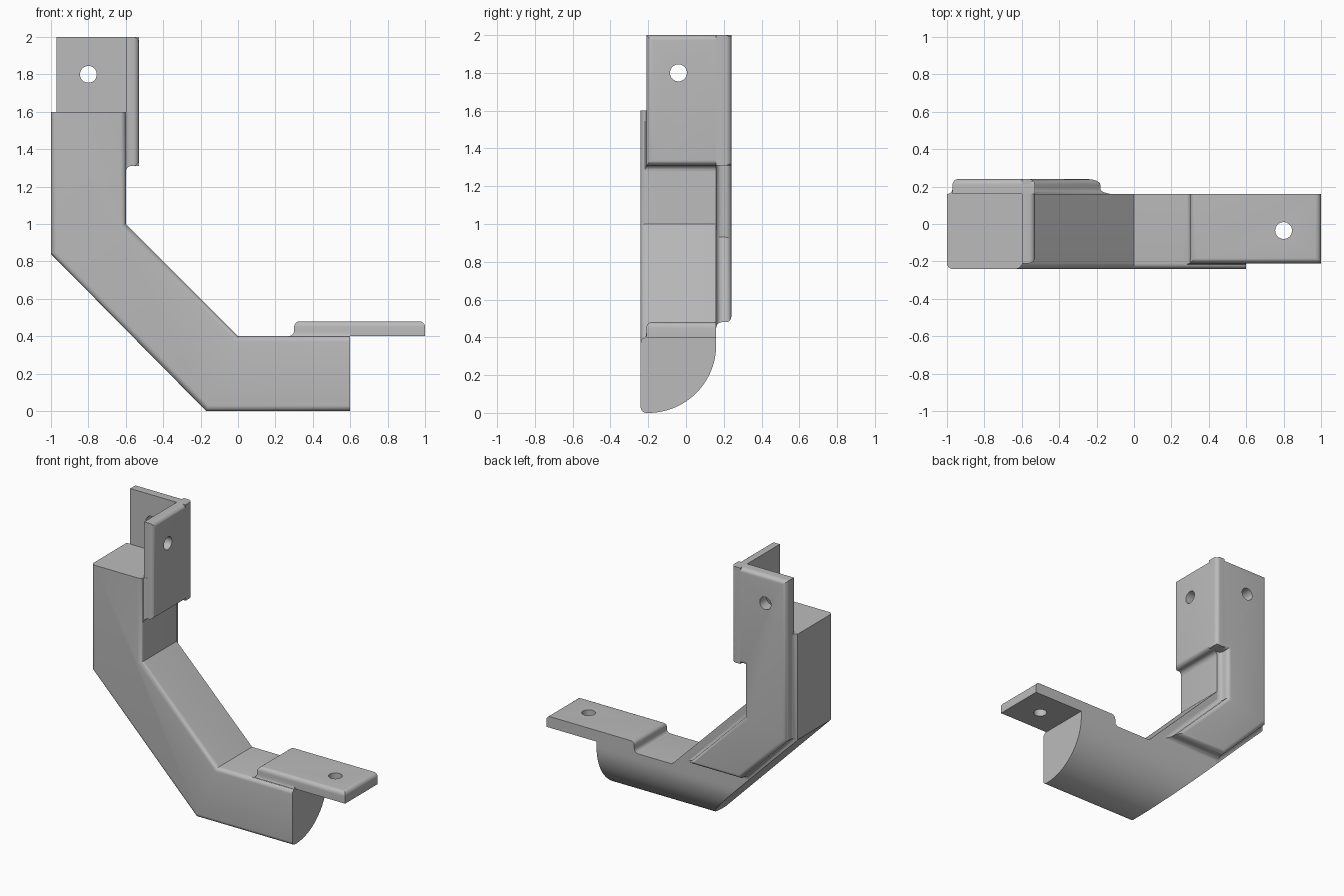
import bpy, bmesh, math
from mathutils import Vector

cube = bpy.data.objects.get("Cube")
if cube:
    bpy.data.objects.remove(cube, do_unlink=True)

grey = bpy.data.materials.new("plain_grey")
grey.use_nodes = True
colour = (0.5, 0.5, 0.5, 1)
grey.diffuse_color = colour
grey.node_tree.nodes["Principled BSDF"].inputs["Base Color"].default_value = colour

R = 0.03      # fillet radius
STEPS = 6


def grow(poly, weights, d):
    """Move each edge of a polygon outward by d times its weight."""
    n = len(poly)
    pts = [Vector(p) for p in poly]
    area = sum(pts[i].x * pts[(i + 1) % n].y - pts[(i + 1) % n].x * pts[i].y for i in range(n))
    side = 1 if area > 0 else -1
    normals = []
    for i in range(n):
        e = (pts[(i + 1) % n] - pts[i]).normalized()
        normals.append(Vector((e.y, -e.x)) * side)
    out = []
    for i in range(n):
        n1, n2 = normals[i - 1], normals[i]
        d1, d2 = d * weights[i - 1], d * weights[i]
        det = n1.x * n2.y - n1.y * n2.x
        out.append(pts[i] + Vector((d1 * n2.y - d2 * n1.y, n1.x * d2 - n2.x * d1)) / det)
    return out


def stack(name, poly, weights, place, layers):
    """Loft a polygon through (height, offset) layers and cap both ends."""
    bm = bmesh.new()
    rings = []
    for h, d in layers:
        rings.append([bm.verts.new(place(p.x, p.y, h)) for p in grow(poly, weights, d)])
    n = len(poly)
    for low, high in zip(rings, rings[1:]):
        for i in range(n):
            j = (i + 1) % n
            bm.faces.new((low[i], low[j], high[j], high[i]))
    bm.faces.new(rings[0])
    bm.faces.new(rings[-1])
    bmesh.ops.recalc_face_normals(bm, faces=bm.faces)
    mesh = bpy.data.meshes.new(name)
    bm.to_mesh(mesh)
    bm.free()
    ob = bpy.data.objects.new(name, mesh)
    bpy.context.collection.objects.link(ob)
    mesh.materials.append(grey)
    return ob


def rounded(height):
    """Straight wall with a convex rounded top edge."""
    arc = [math.pi / 2 * k / STEPS for k in range(STEPS + 1)]
    return [(0, 0)] + [(height - R + R * math.sin(t), R * math.cos(t) - R) for t in arc]


def foot():
    """Concave fillet where a pad meets the body."""
    arc = [math.pi / 2 * k / STEPS for k in range(STEPS + 1)]
    return [(-0.01, R)] + [(R - R * math.cos(t), R - R * math.sin(t)) for t in arc]


def activate(ob):
    bpy.ops.object.select_all(action="DESELECT")
    ob.select_set(True)
    bpy.context.view_layer.objects.active = ob


def cut(ob, cutter):
    mod = ob.modifiers.new("cut", "BOOLEAN")
    mod.operation = "DIFFERENCE"
    mod.solver = "EXACT"
    mod.object = cutter
    activate(ob)
    bpy.ops.object.modifier_apply(modifier=mod.name)
    bpy.data.objects.remove(cutter, do_unlink=True)


def drill(ob, location, rotation):
    bpy.ops.mesh.primitive_cylinder_add(vertices=32, radius=0.045, depth=0.3,
                                        location=location, rotation=rotation)
    cut(ob, bpy.context.object)


def to_front(a, b, h):
    return (a, 0.16 - h, b)


def to_back(a, b, h):
    return (a, 0.16 + h, b)


def to_side(a, b, h):
    return (-0.6 + h, a, b)


def to_top(a, b, h):
    return (a, b, 0.4 + h)


# Bent arm, rounded along its front edges but sharp at both ends
body = stack("bent_arm",
             [(-1, 1.6), (-0.6, 1.6), (-0.6, 1), (0, 0.4), (0.6, 0.4),
              (0.6, 0), (-0.17, 0), (-1, 0.84)],
             [0, 1, 1, 1, 0, 1, 1, 1], to_front, rounded(0.4))

# Large curved underside at the back
curve = [(-0.2 + 0.36 * math.sin(t), 0.36 - 0.36 * math.cos(t))
         for t in [math.pi / 2 * k / 24 for k in range(25)]]
curve += [(0.4, 0.36), (0.4, -0.2), (-0.2, -0.2)]
cutter = stack("underside_cutter", curve, [0] * len(curve), to_side, [(-1, 0), (2, 0)])
cut(body, cutter)

# Back strap with its fillet
strap = [(-0.63, 0.93), (-0.18, 0.48), (-0.6, 0.48), (-0.97, 0.85)]
back_plate = stack("back_plate",
                   [(-0.97, 2), (-0.53, 2), (-0.53, 1.31), (-0.63, 1.31)] + strap,
                   [1] * 8, to_back, rounded(0.08))
drill(back_plate, (-0.8, 0.2, 1.8), (math.pi / 2, 0, 0))
back_fillet = stack("back_plate_fillet", [(-0.97, 1.6), (-0.63, 1.6)] + strap,
                    [0, 1, 1, 1, 1, 1], to_back, foot())

# Upper side flange with its fillet
flange = stack("side_flange", [(-0.21, 1.31), (0.24, 1.31), (0.24, 2), (-0.21, 2)],
               [1] * 4, to_side, rounded(0.07))
drill(flange, (-0.56, -0.04, 1.8), (0, math.pi / 2, 0))
flange_fillet = stack("side_flange_fillet",
                      [(-0.21, 1.31), (0.16, 1.31), (0.16, 1.6), (-0.21, 1.6)],
                      [1, 0, 0, 0.3], to_side, foot())

# Lower mounting tab with its fillet
tab = stack("lower_tab", [(0.3, -0.21), (1, -0.21), (1, 0.16), (0.3, 0.16)],
            [1, 1, 0, 1], to_top, rounded(0.08))
drill(tab, (0.8, -0.035, 0.44), (0, 0, 0))
tab_fillet = stack("lower_tab_fillet",
                   [(0.3, -0.21), (0.6, -0.21), (0.6, 0.16), (0.3, 0.16)],
                   [0.3, 0, 0, 1], to_top, foot())

for ob in (body, back_plate, back_fillet, flange, flange_fillet, tab, tab_fillet):
    activate(ob)
    bpy.ops.object.shade_smooth_by_angle()
